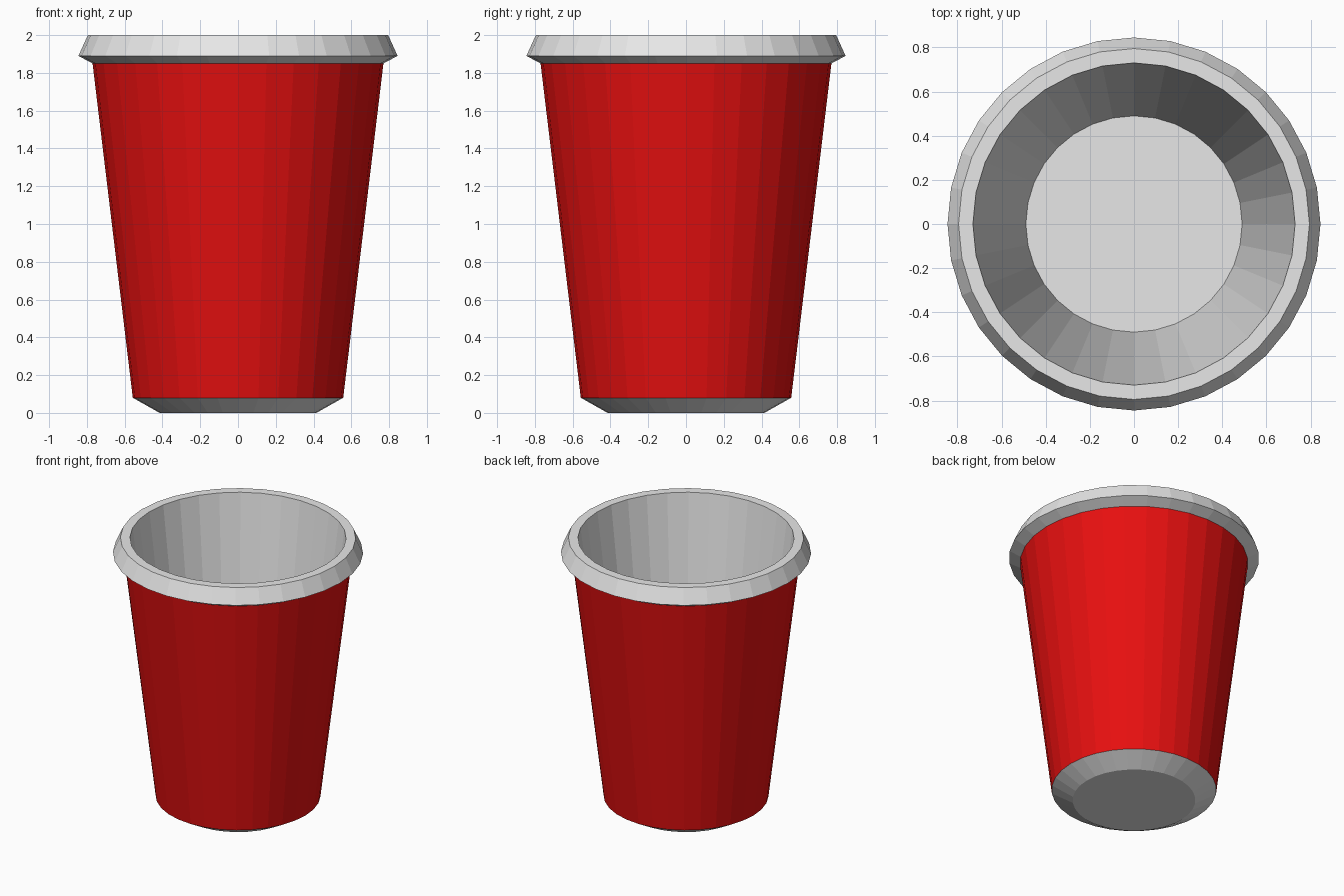
import bpy, bmesh, math

if "Cube" in bpy.data.objects:
    bpy.data.objects.remove(bpy.data.objects["Cube"])

SIDES = 32

def material(name, rgb):
    m = bpy.data.materials.new(name)
    m.diffuse_color = (*rgb, 1.0)
    m.use_nodes = True
    m.node_tree.nodes["Principled BSDF"].inputs["Base Color"].default_value = m.diffuse_color
    return m

white = material("off_white", (0.8, 0.8, 0.8))
red = material("red", (0.8, 0.005, 0.005))

# Cup profile as (radius, height): base, sleeve, rolled rim, inner wall, floor
profile = [(0.415, 0.0), (0.557, 0.08), (0.77, 1.85), (0.845, 1.89),
           (0.795, 2.0), (0.73, 2.0), (0.49, 0.08)]
SLEEVE = 1  # profile segment that is red

bm = bmesh.new()
rings = [[bm.verts.new((r * math.cos(2 * math.pi * i / SIDES),
                        r * math.sin(2 * math.pi * i / SIDES), z))
          for i in range(SIDES)] for r, z in profile]

# Walls between consecutive rings
for k, (a, b) in enumerate(zip(rings, rings[1:])):
    for i in range(SIDES):
        j = (i + 1) % SIDES
        face = bm.faces.new((a[i], a[j], b[j], b[i]))
        face.material_index = 1 if k == SLEEVE else 0

# Underside and inside floor
bm.faces.new(rings[0][::-1])
bm.faces.new(rings[-1])

mesh = bpy.data.meshes.new("cup")
bm.to_mesh(mesh)
bm.free()
mesh.materials.append(white)
mesh.materials.append(red)
cup = bpy.data.objects.new("cup", mesh)
bpy.context.collection.objects.link(cup)
